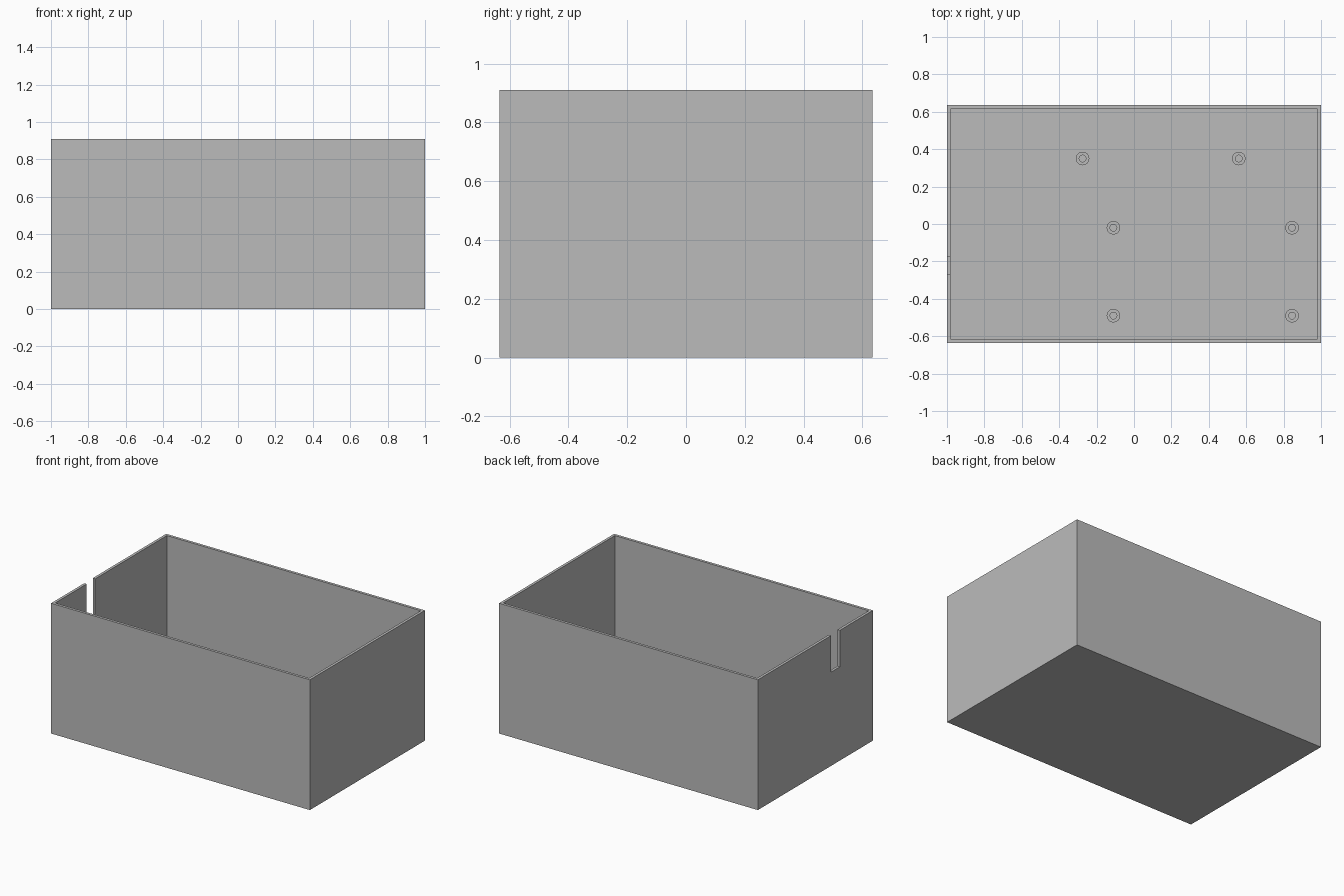
import bpy
import bmesh
import math

cube = bpy.data.objects.get("Cube")
if cube:
    bpy.data.objects.remove(cube, do_unlink=True)

LENGTH, WIDTH, HEIGHT = 2.0, 1.27, 0.91
WALL = 0.019
POST_HEIGHT = 0.06

grey = bpy.data.materials.new("plain grey")
grey.use_nodes = True
grey.diffuse_color = (0.5, 0.5, 0.5, 1)
grey.node_tree.nodes["Principled BSDF"].inputs["Base Color"].default_value = (0.5, 0.5, 0.5, 1)


def finish(name, bm):
    bmesh.ops.recalc_face_normals(bm, faces=bm.faces)
    mesh = bpy.data.meshes.new(name)
    bm.to_mesh(mesh)
    bm.free()
    mesh.materials.append(grey)
    obj = bpy.data.objects.new(name, mesh)
    bpy.context.collection.objects.link(obj)
    return obj


def box(name, low, high):
    bm = bmesh.new()
    bmesh.ops.create_cube(bm, size=1)
    for v in bm.verts:
        v.co = [h if c > 0 else l for c, l, h in zip(v.co, low, high)]
    return finish(name, bm)


def cut(target, cutter):
    mod = target.modifiers.new(cutter.name, "BOOLEAN")
    mod.operation = "DIFFERENCE"
    mod.solver = "EXACT"
    mod.object = cutter
    cutter.hide_render = True
    cutter.hide_set(True)


# Open-topped enclosure with thin walls
x, y = LENGTH / 2, WIDTH / 2
enclosure = box("enclosure", (-x, -y, 0), (x, y, HEIGHT))
cut(enclosure, box("cavity_cutter", (WALL - x, WALL - y, WALL),
                   (x - WALL, y - WALL, HEIGHT + 0.1)))

# Cable slot in the rim of the right wall
cut(enclosure, box("cable_slot_cutter", (-x - 0.1, -0.27, HEIGHT - 0.255),
                   (-x + 0.06, -0.175, HEIGHT + 0.2)))


# Hollow mounting post: a ring profile spun around its axis
def mounting_post(name, px, py, outer=0.036, inner=0.018):
    bm = bmesh.new()
    top = WALL + POST_HEIGHT
    profile = [(outer, WALL), (outer, top), (inner, top), (inner, WALL)]
    verts = [bm.verts.new((r, 0, z)) for r, z in profile]
    edges = [bm.edges.new(pair) for pair in zip(verts, verts[1:])]
    bmesh.ops.spin(bm, geom=verts + edges, cent=(0, 0, 0), axis=(0, 0, 1),
                   angle=math.tau, steps=32)
    bmesh.ops.remove_doubles(bm, verts=bm.verts, dist=0.0001)
    bmesh.ops.translate(bm, verts=bm.verts, vec=(px, py, 0))
    # Smooth the round sides only
    bm.normal_update()
    for f in bm.faces:
        f.smooth = abs(f.normal.z) < 0.5
    for e in bm.edges:
        if len(e.link_faces) == 2 and e.calc_face_angle() > 0.6:
            e.smooth = False
    finish(name, bm)


# Two rear posts and a rectangle of four
spots = [(-0.275, 0.35), (0.56, 0.35)]
spots += [(px, py) for px in (-0.11, 0.845) for py in (-0.02, -0.49)]
for i, (px, py) in enumerate(spots, 1):
    mounting_post(f"mounting_post_{i}", px, py)
